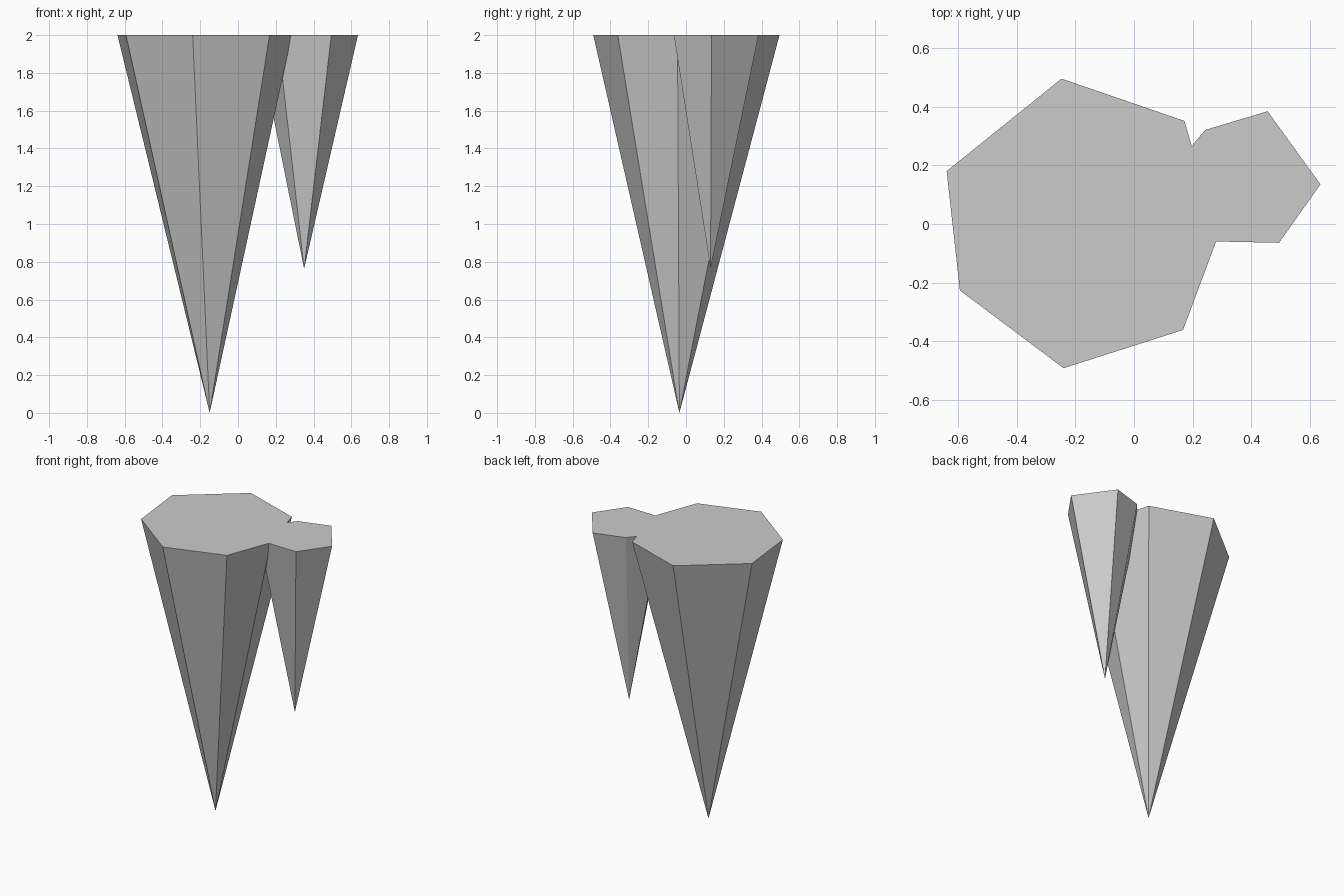
import bpy

# Remove the default cube
cube = bpy.data.objects.get("Cube")
if cube:
    bpy.data.objects.remove(cube, do_unlink=True)

TOP = 2.0

# One stone colour
stone = bpy.data.materials.new("grey stone")
stone.use_nodes = True
colour = (0.6, 0.6, 0.6, 1)
stone.diffuse_color = colour
stone.node_tree.nodes["Principled BSDF"].inputs["Base Color"].default_value = colour


def spike(name, tip, rim):
    """Upside-down pyramid: a flat polygon on top narrowing to a tip."""
    n = len(rim)
    verts = [(x, y, TOP) for x, y in rim] + [tip]
    faces = [tuple(range(n))] + [((i + 1) % n, i, n) for i in range(n)]
    mesh = bpy.data.meshes.new(name)
    mesh.from_pydata(verts, [], faces)
    mesh.materials.append(stone)
    obj = bpy.data.objects.new(name, mesh)
    bpy.context.collection.objects.link(obj)
    return obj


# Large seven-sided spike, rim listed counter-clockwise
large = spike("stalactite", (-0.15, -0.035, 0), [
    (0.285, -0.045), (0.172, 0.351), (-0.247, 0.495), (-0.638, 0.18),
    (-0.593, -0.226), (-0.24, -0.491), (0.167, -0.361)])

# Small six-sided spike beside it
small = spike("small_spike", (0.35, 0.13, 0.763), [
    (0.635, 0.135), (0.455, 0.384), (0.242, 0.32),
    (0.1, 0.15), (0.21, -0.058), (0.494, -0.064)])

# Fuse both into one solid with a single flat top
fuse = large.modifiers.new("fuse", "BOOLEAN")
fuse.operation = "UNION"
fuse.solver = "EXACT"
fuse.object = small
bpy.context.view_layer.objects.active = large
bpy.ops.object.modifier_apply(modifier="fuse")
bpy.data.objects.remove(small, do_unlink=True)
